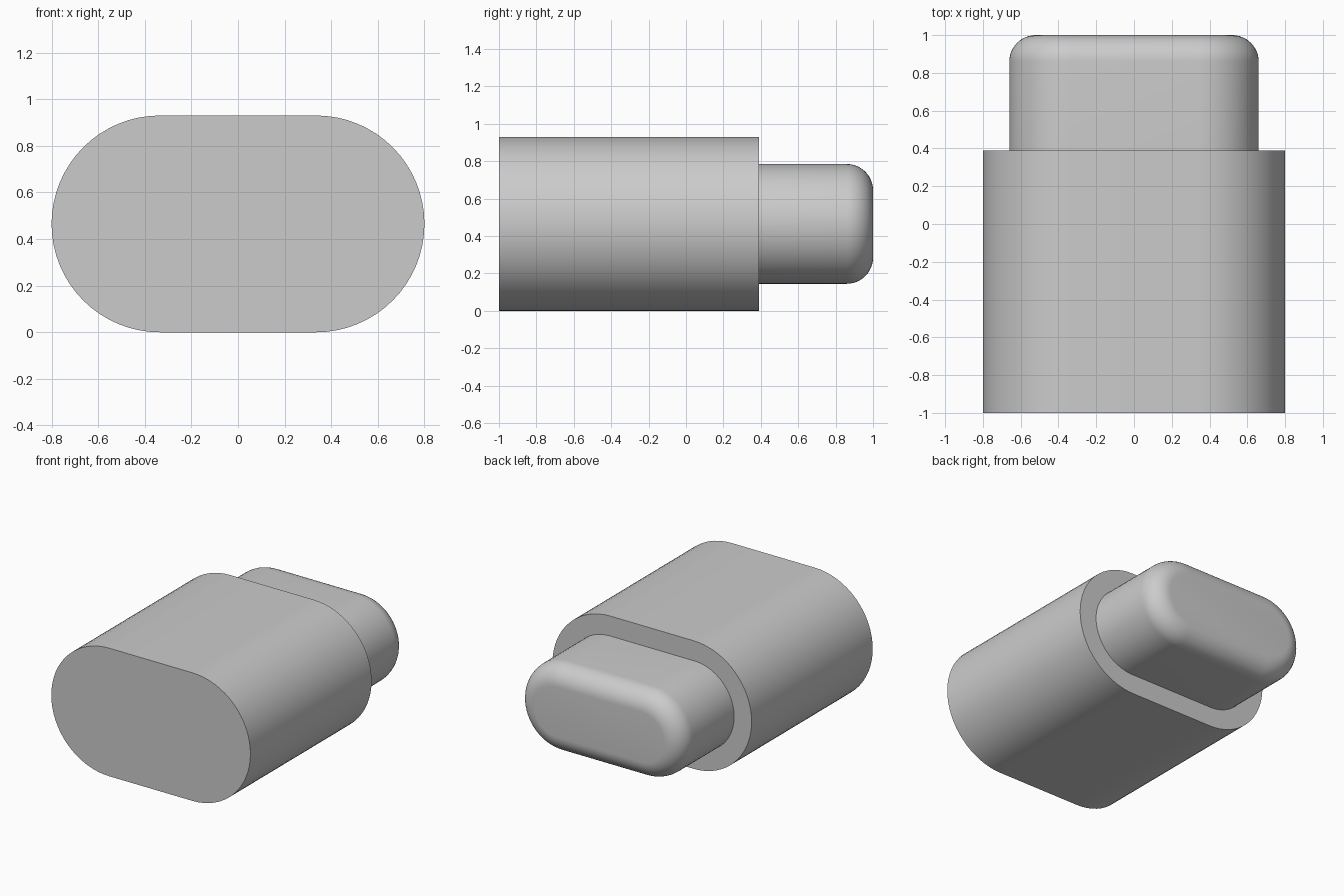
import bpy
import bmesh
from math import cos, sin, pi, radians

cube = bpy.data.objects.get("Cube")
if cube:
    bpy.data.objects.remove(cube, do_unlink=True)

MID_Z = 0.465
ARC_STEPS = 32
FILLET_STEPS = 12

grey = bpy.data.materials.new("plain_grey")
grey.use_nodes = True
colour = (0.6, 0.6, 0.6, 1)
grey.diffuse_color = colour
grey.node_tree.nodes["Principled BSDF"].inputs["Base Color"].default_value = colour


def pill_ring(bm, half_flat, radius, y):
    """Ring of vertices: two half circles joined by straight sides."""
    ring = []
    for side in (1, -1):
        for i in range(ARC_STEPS + 1):
            a = -pi / 2 + pi * i / ARC_STEPS
            x = side * (half_flat + radius * cos(a))
            ring.append(bm.verts.new((x, y, MID_Z + side * radius * sin(a))))
    return ring


def pill_solid(name, half_flat, stations):
    """Loft pill rings through (radius, y) stations and cap both ends."""
    bm = bmesh.new()
    rings = [pill_ring(bm, half_flat, r, y) for r, y in stations]
    for a, b in zip(rings, rings[1:]):
        for i in range(len(a)):
            j = (i + 1) % len(a)
            bm.faces.new((a[i], a[j], b[j], b[i]))
    bm.faces.new(rings[0])
    bm.faces.new(rings[-1])
    bmesh.ops.recalc_face_normals(bm, faces=bm.faces)
    mesh = bpy.data.meshes.new(name)
    bm.to_mesh(mesh)
    bm.free()
    mesh.materials.append(grey)
    obj = bpy.data.objects.new(name, mesh)
    bpy.context.collection.objects.link(obj)
    bpy.ops.object.select_all(action="DESELECT")
    obj.select_set(True)
    bpy.context.view_layer.objects.active = obj
    bpy.ops.object.shade_smooth_by_angle(angle=radians(30))
    return obj


# Large sharp-edged body
pill_solid("body", 0.335, [(0.465, -1), (0.465, 0.39)])

# Smaller plug at the back with a rounded end
radius, fillet = 0.32, 0.14
plug = [(radius, 0.39)]
for k in range(FILLET_STEPS + 1):
    t = pi / 2 * k / FILLET_STEPS
    plug.append((radius - fillet * (1 - cos(t)), 1 - fillet * (1 - sin(t))))
pill_solid("plug", 0.34, plug)
